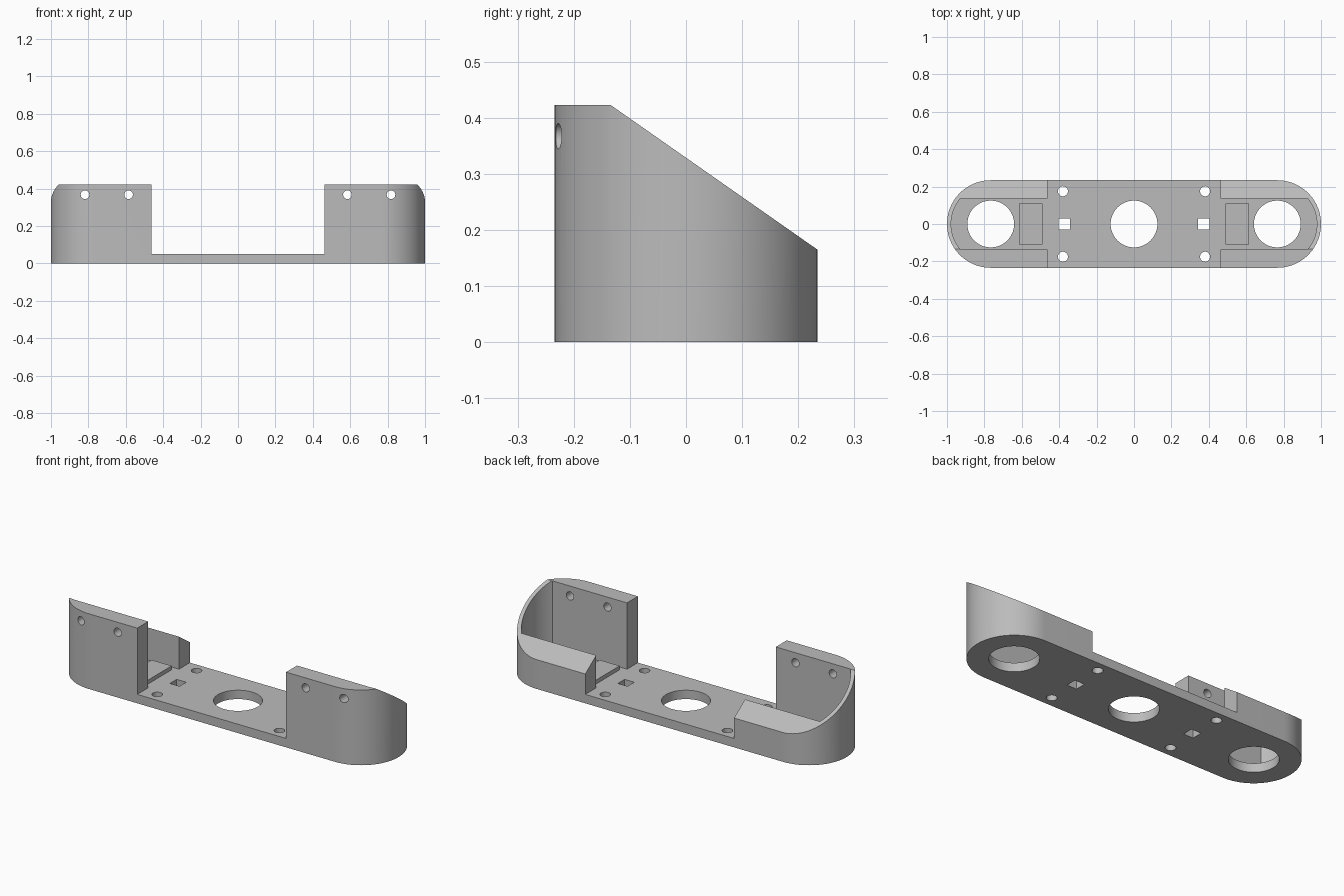
import bpy, bmesh, math
from mathutils import Matrix

cube = bpy.data.objects.get("Cube")
if cube:
    bpy.data.objects.remove(cube, do_unlink=True)

R, CX = 0.234, 0.766          # end radius and end centre
TOP, FLOOR = 0.423, 0.05
WALL_X, CAVITY_Y, CAVITY_R = 0.463, 0.137, 0.212

grey = bpy.data.materials.new("plain grey")
grey.use_nodes = True
colour = (0.5, 0.5, 0.5, 1)
grey.diffuse_color = colour
grey.node_tree.nodes["Principled BSDF"].inputs["Base Color"].default_value = colour


def prism(name, points, low, high, axis="Z"):
    """Extrude a closed profile along z, or along x when the profile is (y, z)."""
    bm = bmesh.new()
    place = (lambda a, b, h: (a, b, h)) if axis == "Z" else (lambda a, b, h: (h, a, b))
    face = bm.faces.new([bm.verts.new(place(a, b, low)) for a, b in points])
    ext = bmesh.ops.extrude_face_region(bm, geom=[face])
    moved = [g for g in ext["geom"] if isinstance(g, bmesh.types.BMVert)]
    bmesh.ops.translate(bm, verts=moved, vec=place(0, 0, high - low))
    bmesh.ops.recalc_face_normals(bm, faces=bm.faces)
    mesh = bpy.data.meshes.new(name)
    bm.to_mesh(mesh)
    bm.free()
    obj = bpy.data.objects.new(name, mesh)
    bpy.context.collection.objects.link(obj)
    mesh.materials.append(grey)
    return obj


def box(name, x0, x1, y0, y1, z0, z1):
    return prism(name, [(x0, y0), (x1, y0), (x1, y1), (x0, y1)], z0, z1)


def disc(x, y, r, n=48):
    return [(x + r * math.cos(2 * math.pi * i / n), y + r * math.sin(2 * math.pi * i / n))
            for i in range(n)]


def rounded_ends(r, half_angle, n=40):
    """Long outline with an arc at each end."""
    arc = [-half_angle + 2 * half_angle * i / n for i in range(n + 1)]
    right = [(CX + r * math.cos(a), r * math.sin(a)) for a in arc]
    return right + [(-x, -y) for x, y in right]


def cut(target, cutter):
    mod = target.modifiers.new("cut", "BOOLEAN")
    mod.operation, mod.solver, mod.object = "DIFFERENCE", "EXACT", cutter
    bpy.context.view_layer.objects.active = target
    bpy.ops.object.modifier_apply(modifier=mod.name)
    bpy.data.objects.remove(cutter, do_unlink=True)


# Housing with rounded ends
body = prism("housing", rounded_ends(R, math.pi / 2), 0, TOP)

# Inner cavity, open middle and sloping rear top
cut(body, prism("cavity_cutter", rounded_ends(CAVITY_R, math.asin(CAVITY_Y / CAVITY_R)), FLOOR, 1))
cut(body, box("middle_cutter", -WALL_X, WALL_X, -1, 1, FLOOR, 1))
y0, slope = -0.135, (0.165 - TOP) / (R + 0.135)
cut(body, prism("slope_cutter", [(y0, TOP), (0.5, TOP + slope * (0.5 - y0)), (0.5, 1), (y0, 1)],
                -2, 2, "X"))

# Large round openings
for x in (-CX, 0, CX):
    cut(body, prism("opening_cutter", disc(x, 0, 0.125, 64), -0.1, 0.2))

for side in (-1, 1):
    # Floor screw holes and square slots
    for y in (-0.175, 0.175):
        cut(body, prism("screw_cutter", disc(side * 0.38, y, 0.027, 32), -0.1, 0.2))
    s = side * 0.373
    cut(body, box("slot_cutter", s - 0.03, s + 0.03, -0.03, 0.03, -0.1, 0.2))
    # Front wall holes
    for x in (0.585, 0.818):
        hole = prism("wall_hole_cutter", disc(0, 0, 0.023, 32), -0.2, 0.2)
        hole.data.transform(Matrix.Translation((side * x, -0.2, 0.367))
                            @ Matrix.Rotation(math.pi / 2, 4, "X"))
        cut(body, hole)
    # Raised floor pads
    p = side * 0.552
    box("left_pad" if side > 0 else "right_pad", p - 0.062, p + 0.062, -0.11, 0.11,
        FLOOR - 0.01, FLOOR + 0.022)

# Smooth the curved walls, keep the edges sharp
bpy.ops.object.select_all(action="DESELECT")
body.select_set(True)
bpy.context.view_layer.objects.active = body
bpy.ops.object.shade_smooth_by_angle(angle=math.radians(30))
